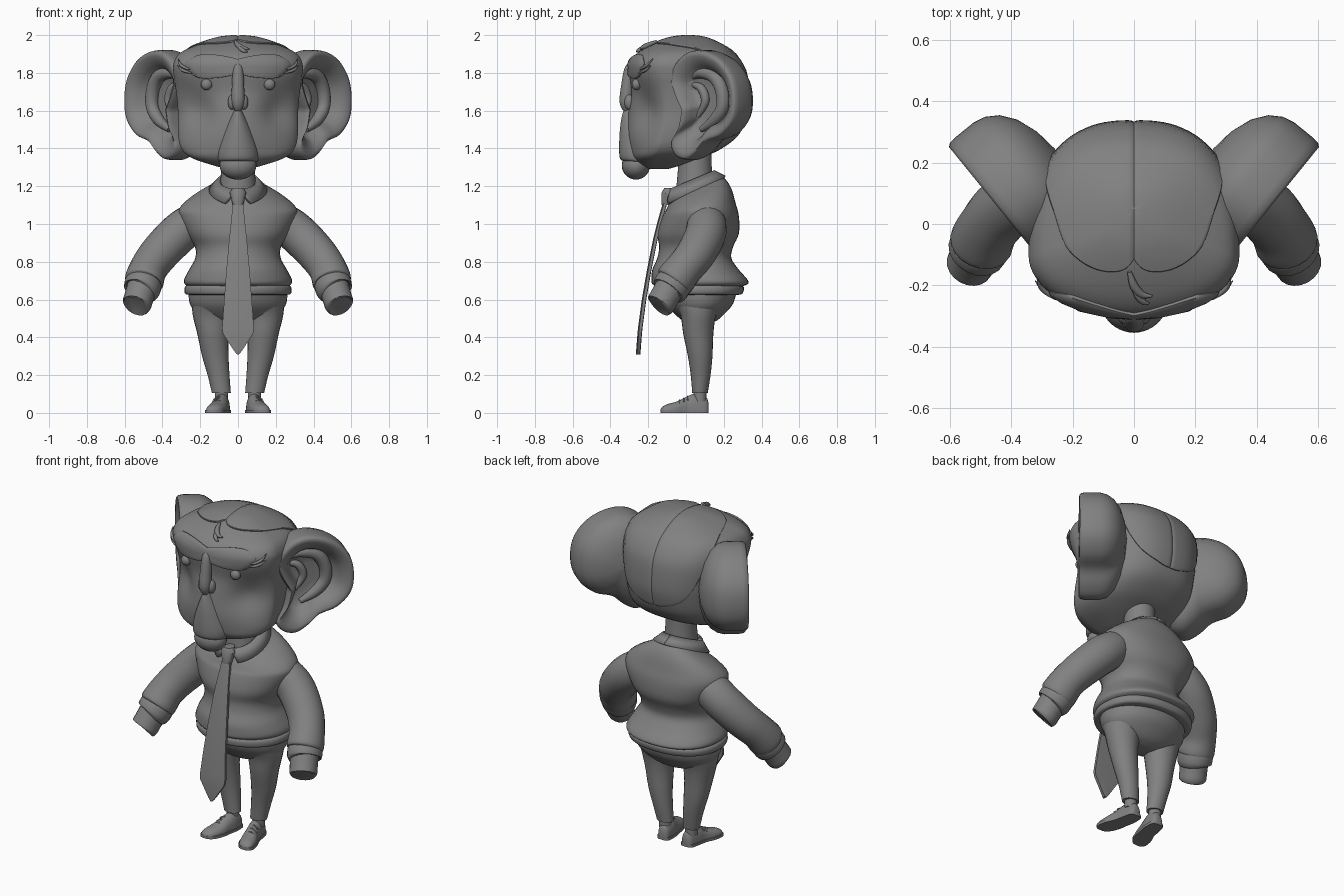
import bpy, bmesh, math
from mathutils import Vector
from mathutils.bvhtree import BVHTree

cube = bpy.data.objects.get("Cube")
if cube:
    bpy.data.objects.remove(cube)

GREY = (0.22, 0.22, 0.22, 1)
clay = bpy.data.materials.new("clay_grey")
clay.use_nodes = True
clay.diffuse_color = GREY
bsdf = clay.node_tree.nodes["Principled BSDF"]
bsdf.inputs["Base Color"].default_value = GREY
bsdf.inputs["Roughness"].default_value = 0.7


def smooth(rows, k=4):
    """Catmull-Rom resampling of a list of equal-length tuples."""
    out = []
    for i in range(len(rows) - 1):
        a, b, c, d = (rows[max(0, min(len(rows) - 1, i + j))] for j in (-1, 0, 1, 2))
        for s in range(k):
            t = s / k
            out.append(tuple(
                q + t / 2 * (r - p + t * (2 * p - 5 * q + 4 * r - u + t * (3 * (q - r) + u - p)))
                for p, q, r, u in zip(a, b, c, d)))
    return out + [rows[-1]]


def loft(name, rings, wrap=True, cap=True, pair=False, thick=0, sharp=40):
    """Skin a list of point rings; pair makes a mirrored left and right part."""
    bm = None
    for side, s in ((("left_", 1), ("right_", -1)) if pair else (("", 1),)):
        bm = bmesh.new()
        vs = [[bm.verts.new((p[0] * s, p[1], p[2])) for p in r] for r in rings]
        n = len(vs[0])
        for a, b in zip(vs, vs[1:]):
            for i in range(n if wrap else n - 1):
                j = (i + 1) % n
                bm.faces.new((a[i], a[j], b[j], b[i]))
        if cap and wrap:
            bm.faces.new(vs[0])
            bm.faces.new(vs[-1])
        bmesh.ops.remove_doubles(bm, verts=bm.verts, dist=1e-5)
        bmesh.ops.recalc_face_normals(bm, faces=bm.faces)
        mesh = bpy.data.meshes.new(side + name)
        bm.to_mesh(mesh)
        mesh.shade_smooth()
        mesh.set_sharp_from_angle(angle=math.radians(sharp))
        mesh.materials.append(clay)
        ob = bpy.data.objects.new(side + name, mesh)
        bpy.context.collection.objects.link(ob)
        if thick:
            ob.modifiers.new("thickness", "SOLIDIFY").thickness = thick
    return bm


def section(z, w, yf, yb, xc=0.0, front=2.0, back=2.0, mid=0.5, tilt=0.0, n=40):
    """Horizontal oval; mid places its widest point, front and back set how square the ends are."""
    yc = yf + (yb - yf) * mid
    ring = []
    for i in range(n):
        a = math.tau * i / n
        c, s = math.cos(a), math.sin(a)
        e = 2 / (back if s > 0 else front)
        y = yc + (abs(s) ** e) * ((yb - yc) if s > 0 else (yf - yc))
        ring.append((xc + math.copysign(abs(c) ** e, c) * w, y, z + tilt * (y - .07)))
    return ring


def tube(name, path, pair=False, n=20, k=5):
    """Round tube along (x, y, z, radius) points."""
    pts = smooth(path, k)
    rings = []
    for i, p in enumerate(pts):
        d = Vector(pts[min(i + 1, len(pts) - 1)][:3]) - Vector(pts[max(i - 1, 0)][:3])
        u = d.cross(Vector((0.3, 1, 0.1))).normalized()
        v = d.cross(u).normalized()
        rings.append([Vector(p[:3]) + p[3] * (u * math.cos(math.tau * j / n) + v * math.sin(math.tau * j / n))
                      for j in range(n)])
    loft(name, rings, pair=pair)


def ball(name, c, r, pair=False, n=24):
    rings = [[(c[0] + r[0] * math.sin(a) * math.cos(b), c[1] + r[1] * math.sin(a) * math.sin(b),
               c[2] + r[2] * math.cos(a)) for b in (math.tau * j / n for j in range(n))]
             for a in (0.01 + (math.pi - 0.02) * i / 14 for i in range(15))]
    loft(name, rings, pair=pair)


# Head: the face comes to a ridge low down, the skull underside slopes up to the neck
head_rows = [(1.29, .05, -.2, -.1, 2), (1.31, .13, -.24, -.03, 2), (1.35, .245, -.285, .08, 1.8),
             (1.4, .3, -.305, .19, 1.6), (1.48, .318, -.315, .285, 1.55), (1.6, .32, -.305, .325, 1.6),
             (1.7, .328, -.29, .328, 1.8), (1.8, .342, -.3, .315, 2), (1.86, .338, -.295, .285, 2),
             (1.91, .3, -.25, .245, 2), (1.955, .195, -.165, .17, 2), (1.983, .1, -.08, .1, 2), (1.992, .02, -.01, .03, 2)]


def hollow_cheek(p):
    """Press a soft hollow into each cheek below the eye."""
    gap = (Vector((abs(p[0]), p[1], p[2])) - Vector((.22, -.22, 1.6))).length
    push = .038 * math.exp(-(gap / .1) ** 2)
    return (p[0] - math.copysign(push * .6, p[0]), p[1] + push * .8, p[2])


head = BVHTree.FromBMesh(loft("head", [[hollow_cheek(p) for p in section(z, w, f, b, front=e, mid=.33, back=2.6, n=72)]
                                       for z, w, f, b, e in smooth(head_rows, 6)]))


def on_face(x, z, off=0.0):
    hit, normal = head.ray_cast(Vector((x, -2, z)), Vector((0, 1, 0)))[:2]
    return hit + normal * off


# Swept hair cap, two halves meeting at the parting
CENTRE = Vector((0, .05, 1.65))
rim = smooth([(0, 27), (10, 33), (28, 37), (55, 40), (90, 44), (115, 60), (140, 100), (165, 114), (180, 116)], 6)
hair = []
for t in [.005] + [i / 20 for i in range(1, 20)] + [.975, .99, 1]:
    row = []
    for phi, theta in rim:
        p, q = math.radians(phi), math.radians(theta * t)
        d = Vector((math.sin(q) * math.sin(p), -math.sin(q) * math.cos(p), math.cos(q)))
        hit = head.ray_cast(CENTRE + d * 2, -d)[0]
        lift = min(1, .4 + abs(hit.x) / .02) * (.009 if t < .98 else .006 if t < 1 else -.01)
        row.append(hit + d * lift)
    hair.append(row)
loft("hair_half", hair, wrap=False, pair=True)

# Joined brow
half = smooth([(0, 1.87), (.1, 1.89), (.2, 1.893), (.255, 1.87), (.275, 1.84), (.245, 1.795), (.19, 1.772),
               (.1, 1.775), (.04, 1.785), (0, 1.795)], 4)
outline = half + [(-x, z) for x, z in half[-2:0:-1]]
loft("brow", [[on_face(x * s, 1.833 + (z - 1.833) * s, o) for x, z in outline]
              for s, o in ((1, -.01), (1, .004), (.97, .009), (.85, .011), (.6, .011), (.3, .011), (.01, .011))])


# Eyes, lashes and forehead curls
ball("eye", on_face(.165, 1.74, .004), (.03, .025, .03), pair=True)


def face_curl(name, pts, r, pair=False):
    tube(name, [(*on_face(x, z, .008), r * f) for (x, z), f in zip(pts, (.5, 1, .9, .2))], pair, n=10)


face_curl("upper_lash", [(.25, 1.82), (.28, 1.83), (.3, 1.845), (.31, 1.87)], .008, True)
face_curl("lower_lash", [(.24, 1.8), (.275, 1.81), (.295, 1.82), (.315, 1.84)], .008, True)
face_curl("long_curl", [(-.015, 1.96), (0, 1.94), (.025, 1.925), (.06, 1.92)], .014)
face_curl("short_curl", [(-.01, 1.95), (.01, 1.925), (.03, 1.91), (.05, 1.905)], .011)

# Nose, muzzle and mouth
tube("nose", [(0, -.29, 1.86, .004), (0, -.3, 1.82, .026), (0, -.312, 1.72, .033), (0, -.318, 1.65, .034),
              (0, -.315, 1.61, .022), (0, -.305, 1.59, .004)])
ball("nostril", (.032, -.3, 1.645), (.022, .026, .04), pair=True)
muzzle_rows = [(1.33, .1, -.325, -.18), (1.345, .108, -.348, -.18), (1.39, .107, -.354, -.18), (1.47, .085, -.352, -.18),
               (1.54, .055, -.345, -.2), (1.6, .025, -.33, -.22), (1.63, .006, -.3, -.25)]
loft("muzzle", [section(*r, mid=.6) for r in smooth(muzzle_rows)])
ball("lower_lip", (0, -.265, 1.31), (.098, .075, .075))

# Ears: deep cups turned forward, with a rolled rim
ear = smooth([(.045, 1.6), (-.01, 1.7), (-.035, 1.79), (.02, 1.87), (.1, 1.915), (.2, 1.915), (.31, 1.867), (.39, 1.775),
              (.415, 1.66), (.395, 1.55), (.315, 1.47), (.21, 1.435), (.14, 1.375), (.07, 1.34), (0, 1.36), (-.03, 1.42),
              (.02, 1.5), (.045, 1.6)], 4)[:-1]
EAR_U, EAR_N = Vector((.63, .776, 0)), Vector((.776, -.63, 0))


def ear_point(u, z, depth, scale=1.0):
    u, z = .18 + (u - .18) * scale, 1.65 + (z - 1.65) * scale
    return Vector((.345, -.06, z)) + EAR_U * u + EAR_N * depth


cup = [(.01, -.26), (.35, -.25), (.65, -.225), (.85, -.19), (.96, -.15), (1, -.11), (1, -.03), (.985, -.005),
       (.95, .004), (.88, .002), (.78, -.012), (.68, -.035), (.6, -.07), (.5, -.09), (.25, -.095), (.01, -.095)]
loft("ear", [[ear_point(u, z, d, s) for u, z in ear] for s, d in cup], pair=True, sharp=60)
fold = [(.04, 1.77, .01), (.12, 1.8, .03), (.21, 1.78, .036), (.26, 1.71, .036), (.265, 1.62, .034), (.21, 1.55, .03),
        (.12, 1.5, .015)]
tube("ear_fold", [(*ear_point(u, z, -.075), r) for u, z, r in fold], pair=True)
tube("ear_inner_ridge", [(*ear_point(u, z, -.085), r) for u, z, r in
                         ((.04, 1.74, .01), (.11, 1.72, .022), (.14, 1.65, .022), (.09, 1.57, .012))], pair=True)

# Neck, pullover and hem
loft("neck", [section(z, w, .045 - w, .05 + w) for z, w in ((1.15, .1), (1.24, .092), (1.32, .085), (1.45, .085))])
torso_rows = [(1.222, .09, -.04, .16, .4), (1.19, .145, -.065, .205, .37), (1.145, .235, -.09, .24, .25),
              (1.09, .305, -.108, .262, .12), (1.04, .312, -.125, .28, 0), (.95, .272, -.15, .28, 0),
              (.88, .228, -.142, .25, 0), (.82, .226, -.152, .24, 0), (.76, .258, -.178, .278, 0),
              (.71, .284, -.183, .322, 0), (.685, .284, -.18, .33, 0), (.67, .265, -.16, .3, 0)]
loft("pullover", [section(z, w, f, b, tilt=t, back=2.3) for z, w, f, b, t in smooth(torso_rows)])
hem_rows = [(.68, .26, -.15, .28), (.668, .28, -.17, .305), (.645, .284, -.172, .305), (.628, .276, -.165, .295),
            (.625, .25, -.14, .27)]
loft("hem_band", [section(*r, back=2.3) for r in smooth(hem_rows, 3)])

# Sleeves, cuffs and hands
tube("sleeve", [(.2, .11, 1.02, .085), (.25, .11, 1.0, .104), (.33, .1, .935, .108), (.42, .05, .84, .104),
                (.473, -.01, .765, .1), (.497, -.06, .7, .104), (.502, -.072, .685, .09)], pair=True)
tube("cuff", [(.496, -.055, .7, .085), (.5, -.065, .685, .098), (.512, -.09, .65, .096), (.516, -.096, .642, .08)], pair=True)
tube("hand", [(.505, -.08, .67, .08), (.525, -.115, .61, .078), (.536, -.135, .575, .077), (.54, -.142, .566, .066)], pair=True)

# Trousers
hip_rows = [(.65, .262, -.13, .27), (.58, .256, -.105, .25), (.53, .22, -.065, .21), (.49, .15, -.02, .165), (.47, .06, .03, .12)]
loft("trouser_seat", [section(*r) for r in smooth(hip_rows)])
leg_rows = [(.6, .115, -.07, .2, .13), (.52, .103, -.03, .16, .137), (.42, .083, -.015, .145, .133),
            (.3, .07, .01, .14, .12), (.2, .058, .025, .13, .103), (.105, .05, .033, .115, .088)]
loft("trouser_leg", [section(*r, n=24) for r in smooth(leg_rows)], pair=True)

# Shoes with soles, socks and laces
shoe_rows = smooth([(.12, .08, .018, .05), (.105, .08, .034, .085), (.05, .085, .042, .102), (0, .095, .043, .084),
                    (-.05, .11, .05, .06), (-.1, .124, .045, .046), (-.125, .13, .03, .032), (-.134, .132, .01, .02)])
turns = [math.tau * i / 24 for i in range(24)]
loft("shoe", [[(x + w * math.cos(a), y, .012 + max(0, math.sin(a)) ** .8 * (h - .012)) for a in turns]
              for y, x, w, h in shoe_rows], pair=True)
loft("shoe_sole", [[(x + i * (w + .005), y, z) for i, z in ((-1, 0), (1, 0), (1, .016), (-1, .016))]
                   for y, x, w, h in shoe_rows], pair=True)
loft("sock", [section(z, .035, .04, .108, .087, n=20) for z in (.06, .13)], pair=True)
for i in range(3):
    y, h = .01 - i * .022, .084 - i * .01
    tube("lace_%d" % (i + 1), [(.07 + i * .005, y, h - .012, .004), (.1 + i * .005, y, h + .002, .005),
                               (.13 + i * .005, y, h - .015, .004)], pair=True, n=8)

# Shirt collar: hugs the neck behind and falls to two points in front
upper, lower = [], []
for i in range(25):
    a = math.radians(3 + 177 * i / 24)
    b = math.radians(27 + 153 * i / 24)
    upper.append((.105 * math.sin(a), .03 - .12 * math.cos(a), 1.235 - .05 * math.cos(a)))
    lower.append((.155 * math.sin(b), .045 - .165 * math.cos(b), 1.18 - .075 * math.cos(b)))
loft("collar", [upper, lower], wrap=False, pair=True, thick=.025)

# Necktie
knot_rows = [(1.19, .03, -.115, -.05), (1.165, .044, -.13, -.06), (1.1, .028, -.13, -.08)]
loft("tie_knot", [section(*r, n=16) for r in knot_rows])
blade = [(1.12, .026, -.108), (1.02, .036, -.137), (.93, .046, -.16), (.75, .062, -.196), (.6, .073, -.222),
         (.45, .084, -.242), (.42, .08, -.245), (.33, .022, -.252), (.31, .006, -.254)]
loft("tie_blade", [[(-w, y + .01, z), (0, y + .012, z), (w, y + .01, z), (w, y - .006, z), (0, y - .012, z), (-w, y - .006, z)]
                   for z, w, y in blade])
